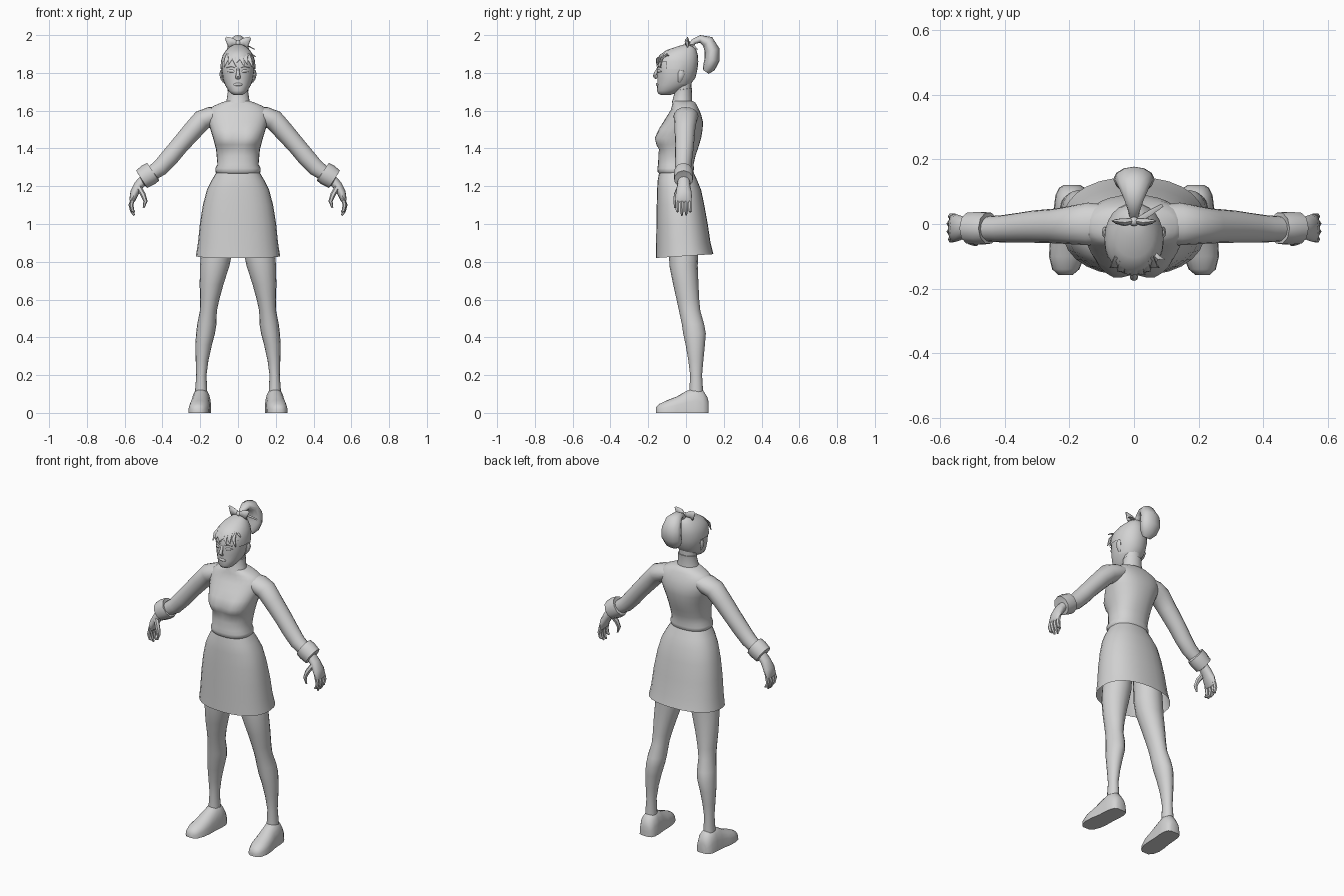
import bpy, bmesh, math
from mathutils import Vector

grey = bpy.data.materials.new("light_grey")
grey.diffuse_color = (0.65, 0.65, 0.65, 1)


def finish(name, bm, mirror=False):
    bmesh.ops.recalc_face_normals(bm, faces=bm.faces)
    me = bpy.data.meshes.new(name)
    bm.to_mesh(me)
    bm.free()
    me.materials.append(grey)
    ob = bpy.data.objects.new(name, me)
    bpy.context.collection.objects.link(ob)
    if mirror:
        ob.modifiers.new("mirror", 'MIRROR')
    return ob


def loft(rings, start=True, end=True, bm=None):
    """Skin a list of point rings, optionally capped."""
    bm = bm or bmesh.new()
    vs = [[bm.verts.new(p) for p in r] for r in rings]
    n = len(vs[0])
    for a, b in zip(vs, vs[1:]):
        for i in range(n):
            j = (i + 1) % n
            bm.faces.new((a[i], a[j], b[j], b[i]))
    if start:
        bm.faces.new(vs[0][::-1])
    if end:
        bm.faces.new(vs[-1])
    return bm


def flat_ring(z, cx, rx, yf, yb, n=24, power=2.0):
    """Level superellipse ring between a front and a back limit."""
    cy, ry, e = (yf + yb) / 2, (yb - yf) / 2, 2 / power
    pts = []
    for i in range(n):
        t = 2 * math.pi * i / n
        c, s = math.cos(t), math.sin(t)
        pts.append(Vector((cx + rx * math.copysign(abs(c) ** e, c),
                           cy + ry * math.copysign(abs(s) ** e, s), z)))
    return pts


def tube(path, ref=(0, 1, 0), n=12, bm=None):
    """Path of (x, y, z, thickness, width); width lies along ref."""
    ref, rings = Vector(ref), []
    pts = [Vector(p[:3]) for p in path]
    for i, p in enumerate(path):
        t = (pts[min(i + 1, len(pts) - 1)] - pts[max(i - 1, 0)]).normalized()
        b = (ref - t * t.dot(ref)).normalized()
        m = b.cross(t)
        rings.append([pts[i] + m * p[3] * math.cos(a) + b * p[4] * math.sin(a)
                      for a in (2 * math.pi * k / n for k in range(n))])
    return loft(rings, bm=bm)


# Skirt: open tube with a hem that rises towards the back
skirt = [(0.82, .223, -.16, .145), (0.9, .212, -.158, .13), (1.0, .202, -.157, .115),
         (1.1, .186, -.155, .097), (1.18, .165, -.153, .08), (1.23, .14, -.15, .06),
         (1.285, .108, -.14, .035)]
rings = [flat_ring(z, 0, rx, f, b, 28, 2.3) for z, rx, f, b in skirt]
for p in rings[0]:
    p.z += 0.02 * (p.y + .16) / .3
finish("skirt", loft(rings, start=False))

# Sweater body with a shaped bust and a small flare at the hem
body = [(1.265, .108, -.14, .03), (1.275, .119, -.15, .04), (1.295, .12, -.152, .042), (1.315, .109, -.148, .04),
        (1.36, .113, -.146, .05), (1.395, .116, -.148, .062), (1.42, .123, -.165, .07),
        (1.455, .132, -.176, .08), (1.5, .146, -.15, .088), (1.54, .157, -.12, .09),
        (1.58, .163, -.095, .08), (1.605, .155, -.08, .07), (1.625, .13, -.075, .06),
        (1.642, .09, -.07, .05), (1.652, .06, -.068, .035)]
rings = [flat_ring(z, 0, rx, f, b, 28, 2.3) for z, rx, f, b in body]
for r in rings:
    bust = max(0, 1 - abs(r[0].z - 1.45) / .07)
    for p in r:
        if p.y < -.06:
            p.y += .022 * bust * max(0, 1 - abs(p.x) / .06)
finish("sweater_body", loft(rings))

# Neck and rolled collar
finish("neck", loft([flat_ring(1.64, 0, .05, -.06, .025, 16),
                     flat_ring(1.76, 0, .05, -.06, .03, 16)]))
collar = [(1.64, .065, -.076, .034), (1.66, .06, -.07, .032), (1.70, .054, -.062, .031),
          (1.715, .055, -.062, .033), (1.716, .048, -.055, .026)]
rings = [flat_ring(z, 0, rx, f, b, 20) for z, rx, f, b in collar]
for r in rings[2:]:
    for p in r:
        p.z += .15 * p.y
finish("collar", loft(rings))

# Sleeves, cuffs and hands
finish("sleeve", tube([(.09, 0, 1.585, .035, .06), (.14, 0, 1.57, .052, .066), (.19, -.003, 1.55, .055, .06),
                       (.24, -.006, 1.495, .052, .054), (.31, -.008, 1.415, .048, .05),
                       (.36, -.012, 1.355, .048, .046), (.41, -.015, 1.3, .045, .042),
                       (.48, -.015, 1.25, .036, .037)], n=16), True)
finish("cuff", tube([(.449, -.013, 1.277, .04, .036), (.45, -.013, 1.276, .057, .05), (.475, -.013, 1.26, .06, .053),
                     (.51, -.013, 1.237, .055, .05), (.512, -.013, 1.236, .035, .035)], n=10), True)
hand = tube([(.49, -.012, 1.245, .026, .03), (.525, -.012, 1.205, .026, .034),
             (.548, -.012, 1.165, .023, .042), (.56, -.012, 1.125, .016, .044), (.562, -.012, 1.115, .008, .04)])
for y, x, tip in ((-.045, .0, 1.065), (-.022, .004, 1.045), (.001, .004, 1.047), (.022, .0, 1.065)):
    tube([(.556, y, 1.135, .011, .011), (.565 + x, y * 1.05, 1.1, .011, .011),
          (.558 + x, y, 1.07, .01, .01), (.546 + x, y, tip, .005, .005)], n=6, bm=hand)
tube([(.525, -.035, 1.195, .014, .014), (.502, -.052, 1.155, .014, .014),
      (.49, -.058, 1.12, .011, .011), (.5, -.058, 1.085, .005, .005)], n=6, bm=hand)
finish("hand", hand, True)

# Legs
leg = [(1.0, .1, .075, -.09, .07), (.85, .113, .083, -.09, .065), (.78, .123, .078, -.088, .062),
       (.68, .14, .063, -.068, .066), (.6, .15, .051, -.05, .07), (.54, .157, .045, -.037, .076),
       (.47, .165, .051, -.022, .096), (.42, .172, .05, -.015, .105), (.36, .182, .044, -.002, .1),
       (.28, .19, .034, .012, .092), (.2, .194, .027, .022, .085), (.12, .195, .032, .018, .09), (.06, .195, .032, .018, .09)]
finish("leg", loft([flat_ring(z, cx, rx, f, b, 16) for z, cx, rx, f, b in leg]), True)

# Shoes: flat-bottomed sections from heel to toe
shoe = [(.12, .192, .026, .06), (.112, .192, .04, .085), (.09, .193, .05, .12), (.05, .195, .053, .135),
        (.0, .199, .052, .115), (-.05, .204, .056, .086), (-.1, .208, .055, .067),
        (-.14, .211, .042, .048), (-.158, .212, .022, .03)]
finish("shoe", loft([[(cx + w * math.cos(math.pi * k / 10), y, h * math.sin(math.pi * k / 10) ** .65 if 0 < k < 10 else 0)
                      for k in range(11)] for y, cx, w, h in shoe]), True)

# Head
head = [(1.684, .022, -.135, -.08), (1.69, .035, -.147, -.06), (1.705, .05, -.154, -.03),
        (1.735, .068, -.152, .02), (1.77, .08, -.152, .045), (1.815, .086, -.153, .056),
        (1.855, .085, -.149, .06), (1.888, .075, -.136, .058), (1.915, .057, -.098, .05),
        (1.935, .034, -.04, .04), (1.945, .014, -.005, .028)]
finish("head", loft([flat_ring(z, 0, rx, f, b, 24, 2.1) for z, rx, f, b in head]))

# Hair cap, cut away around the face and jaw
bm = loft([flat_ring(z + .005, 0, rx + .006, f - .006, b + .005, 24, 2.1) for z, rx, f, b in head[3:]], start=False)
face = [f for f in bm.faces if f.calc_center_median().z < 1.87
        and f.calc_center_median().y < (-.095 if f.calc_center_median().z > 1.8 else -.035)]
bmesh.ops.delete(bm, geom=face, context='FACES')
finish("hair_cap", bm)

# Fringe strands across the forehead
bm = bmesh.new()
for x, dx, z in ((-.062, -.012, 1.83), (-.042, -.008, 1.845), (-.02, .01, 1.835),
                 (0, -.014, 1.85), (.02, .014, 1.835), (.042, .008, 1.845), (.062, .016, 1.83)):
    bend = 6 * x * x
    tube([(x * .8, -.125 + bend, 1.9, .004, .012), (x, -.153 + bend, 1.872, .006, .012),
          (x + dx, -.158 + bend, z, .002, .002)], ref=(1, 0, 0), n=6, bm=bm)
tube([(.06, -.09, 1.89, .004, .008), (.078, -.105, 1.895, .004, .007), (.094, -.11, 1.885, .002, .002)], n=6, bm=bm)
finish("fringe", bm)

# Face: nose, lips, eyes, brows and ears
finish("nose", tube([(0, -.149, 1.825, .005, .006), (0, -.16, 1.8, .009, .009),
                     (0, -.167, 1.782, .009, .013), (0, -.155, 1.77, .006, .012)], ref=(1, 0, 0), n=8))
finish("lips", tube([(-.024, -.147, 1.737, .002, .002), (-.01, -.155, 1.739, .005, .008),
                     (.01, -.155, 1.739, .005, .008), (.024, -.147, 1.737, .002, .002)], ref=(0, 0, 1), n=8))
finish("eye", tube([(.018, -.149, 1.806, .002, .002), (.03, -.149, 1.81, .004, .008),
                    (.043, -.142, 1.81, .004, .007), (.056, -.13, 1.808, .002, .002)], ref=(0, 0, 1), n=8), True)
finish("brow", tube([(.016, -.151, 1.828, .003, .003), (.036, -.147, 1.835, .003, .003),
                     (.06, -.13, 1.828, .002, .002)], ref=(0, 0, 1), n=6), True)
finish("ear", tube([(.076, -.035, 1.752, .005, .008), (.085, -.03, 1.77, .008, .014),
                    (.09, -.025, 1.795, .009, .018), (.088, -.025, 1.815, .005, .01)], n=8), True)

# Ponytail
finish("ponytail", tube([(0, .02, 1.935, .014, .014), (0, .04, 1.965, .015, .018), (0, .075, 1.98, .02, .03),
                         (0, .115, 1.965, .034, .048), (0, .138, 1.92, .04, .06), (0, .138, 1.87, .04, .064),
                         (0, .122, 1.83, .034, .052), (0, .105, 1.805, .018, .026)], ref=(1, 0, 0), n=12))

# Hair bow: two loops, knot and a loose ribbon end
finish("bow_loop", tube([(.004, .01, 1.955, .012, .008), (.03, .005, 1.965, .02, .012),
                         (.055, .008, 1.962, .03, .008), (.06, .01, 1.96, .026, .003)], n=8), True)
bm = bmesh.new()
bmesh.ops.create_icosphere(bm, subdivisions=2, radius=.015)
bmesh.ops.translate(bm, verts=bm.verts, vec=(0, .008, 1.957))
finish("bow_knot", bm)
finish("ribbon_end", tube([(.01, .01, 1.95, .004, .01), (.05, .035, 1.945, .003, .01),
                           (.088, .058, 1.925, .002, .006)], n=6))

# Smooth shading with crisp edges
for ob in bpy.data.objects:
    ob.select_set(True)
    bpy.context.view_layer.objects.active = ob
bpy.ops.object.shade_smooth_by_angle(angle=math.radians(50))
